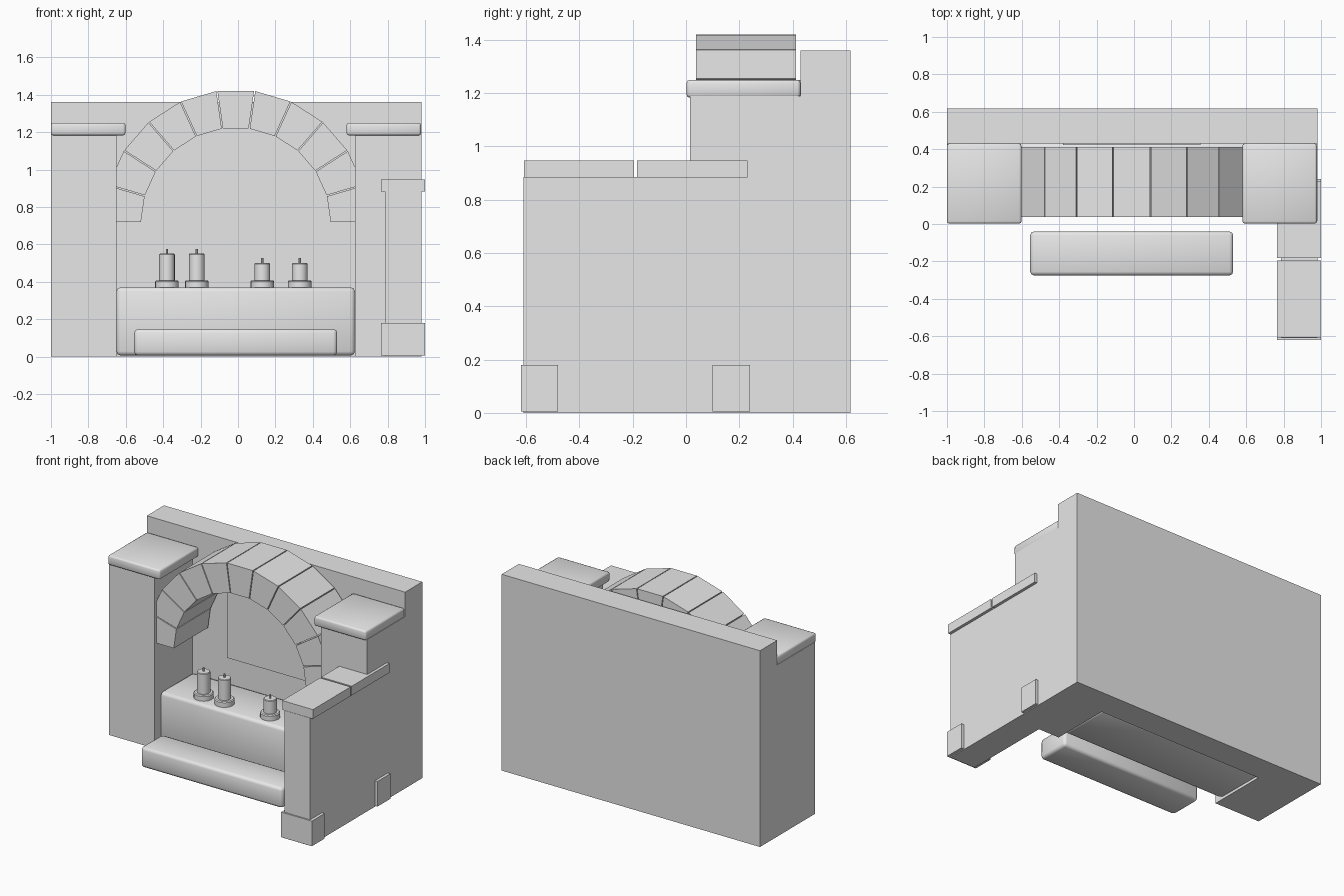
import bpy
import bmesh
import math

if "Cube" in bpy.data.objects:
    bpy.data.objects.remove(bpy.data.objects["Cube"], do_unlink=True)

stone = bpy.data.materials.new("grey_stone")
stone.use_nodes = True
stone.diffuse_color = (0.8, 0.8, 0.8, 1)
stone.node_tree.nodes["Principled BSDF"].inputs["Base Color"].default_value = (0.8, 0.8, 0.8, 1)


def finish(name, bm, smooth=False):
    bmesh.ops.recalc_face_normals(bm, faces=bm.faces[:])
    for f in bm.faces:
        f.smooth = smooth
    mesh = bpy.data.meshes.new(name)
    bm.to_mesh(mesh)
    bm.free()
    mesh.materials.append(stone)
    obj = bpy.data.objects.new(name, mesh)
    bpy.context.collection.objects.link(obj)
    return obj


def block(name, x, y, z, bevel=0):
    """Box between the (low, high) limits on each axis, optionally with soft edges."""
    bm = bmesh.new()
    bmesh.ops.create_cube(bm, size=1)
    for v in bm.verts:
        for i, (low, high) in enumerate((x, y, z)):
            v.co[i] = high if v.co[i] > 0 else low
    if bevel:
        bmesh.ops.bevel(bm, geom=bm.edges[:], offset=bevel, segments=2,
                        profile=0.5, affect='EDGES')
    return finish(name, bm, smooth=bevel > 0)


def prism(name, outline, y):
    """Front outline of (x, z) points pushed back along y."""
    bm = bmesh.new()
    face = bm.faces.new([bm.verts.new((px, y[0], pz)) for px, pz in outline])
    out = bmesh.ops.extrude_face_region(bm, geom=[face])
    for v in out["geom"]:
        if isinstance(v, bmesh.types.BMVert):
            v.co.y = y[1]
    return finish(name, bm)


def lathe(name, profile, x, y, sides=20):
    """Turned shape from (radius, z) points, with sharp edges kept."""
    bm = bmesh.new()
    verts = [bm.verts.new((r, 0, z)) for r, z in profile]
    edges = [bm.edges.new(pair) for pair in zip(verts, verts[1:])]
    bmesh.ops.spin(bm, geom=verts + edges, cent=(0, 0, 0), axis=(0, 0, 1),
                   angle=math.tau, steps=sides)
    bmesh.ops.remove_doubles(bm, verts=bm.verts[:], dist=0.0001)
    obj = finish(name, bm, smooth=True)
    obj.location = (x, y, 0)
    for other in bpy.context.selected_objects:
        other.select_set(False)
    obj.select_set(True)
    bpy.context.view_layer.objects.active = obj
    bpy.ops.object.shade_smooth_by_angle(angle=math.radians(35))


# Back wall, fireback panel and the two piers
block("back_wall", (-1, 0.98), (0.43, 0.618), (0, 1.36))
block("fireback_panel", (-0.38, 0.355), (0.422, 0.432), (0.545, 1.25))
block("right_pier", (-1, -0.65), (0.015, 0.435), (0, 1.19))
block("left_pier", (0.625, 0.98), (0.015, 0.435), (0, 1.19))
block("right_pier_cap", (-1, -0.602), (0.002, 0.43), (1.183, 1.25), 0.012)
block("left_pier_cap", (0.58, 0.978), (0.002, 0.43), (1.183, 1.25), 0.012)

# Side wall with coping stones and foot blocks
block("side_wall", (0.785, 0.98), (-0.61, 0.05), (0, 0.885))
for i, y in enumerate(((-0.608, -0.195), (-0.183, 0.23))):
    block(f"coping_stone_{i + 1}", (0.765, 1), y, (0.884, 0.948))
for i, y in enumerate(((-0.62, -0.48), (0.1, 0.24))):
    block(f"foot_block_{i + 1}", (0.765, 1), y, (0.006, 0.18))

# Hearth bench and front step
block("hearth_bench", (-0.65, 0.625), (0.07, 0.435), (0.006, 0.37), 0.022)
block("front_step", (-0.555, 0.53), (-0.275, -0.04), (0.006, 0.147), 0.02)

# Arch of wedge stones, split by fine joints
COUNT = 11
CENTRE_X, CENTRE_Z, INNER, OUTER = -0.012, 0.717, 0.507, 0.71
GAP = 0.003


def arch_point(radius, angle, shift):
    return (CENTRE_X + radius * math.cos(angle) - shift * math.sin(angle),
            CENTRE_Z + radius * math.sin(angle) + shift * math.cos(angle))


for i in range(COUNT):
    a, b = math.pi * i / COUNT, math.pi * (i + 1) / COUNT
    prism(f"arch_stone_{i + 1}",
          [arch_point(INNER, a, GAP), arch_point(OUTER, a, GAP),
           arch_point(OUTER, b, -GAP), arch_point(INNER, b, -GAP)],
          (0.038, 0.412))

# Candles on round holders
for i, (x, top) in enumerate(((-0.38, 0.55), (-0.22, 0.55), (0.13, 0.5), (0.33, 0.5))):
    lathe(f"candle_holder_{i + 1}",
          [(0, 0.368), (0.063, 0.368), (0.063, 0.402), (0.057, 0.408), (0, 0.408)], x, 0.167)
    lathe(f"candle_{i + 1}",
          [(0, 0.4), (0.042, 0.4), (0.042, top - 0.004), (0.038, top), (0, top)], x, 0.167)
    lathe(f"wick_{i + 1}",
          [(0, top - 0.01), (0.006, top - 0.01), (0.006, top + 0.026), (0, top + 0.026)],
          x, 0.167, sides=8)
